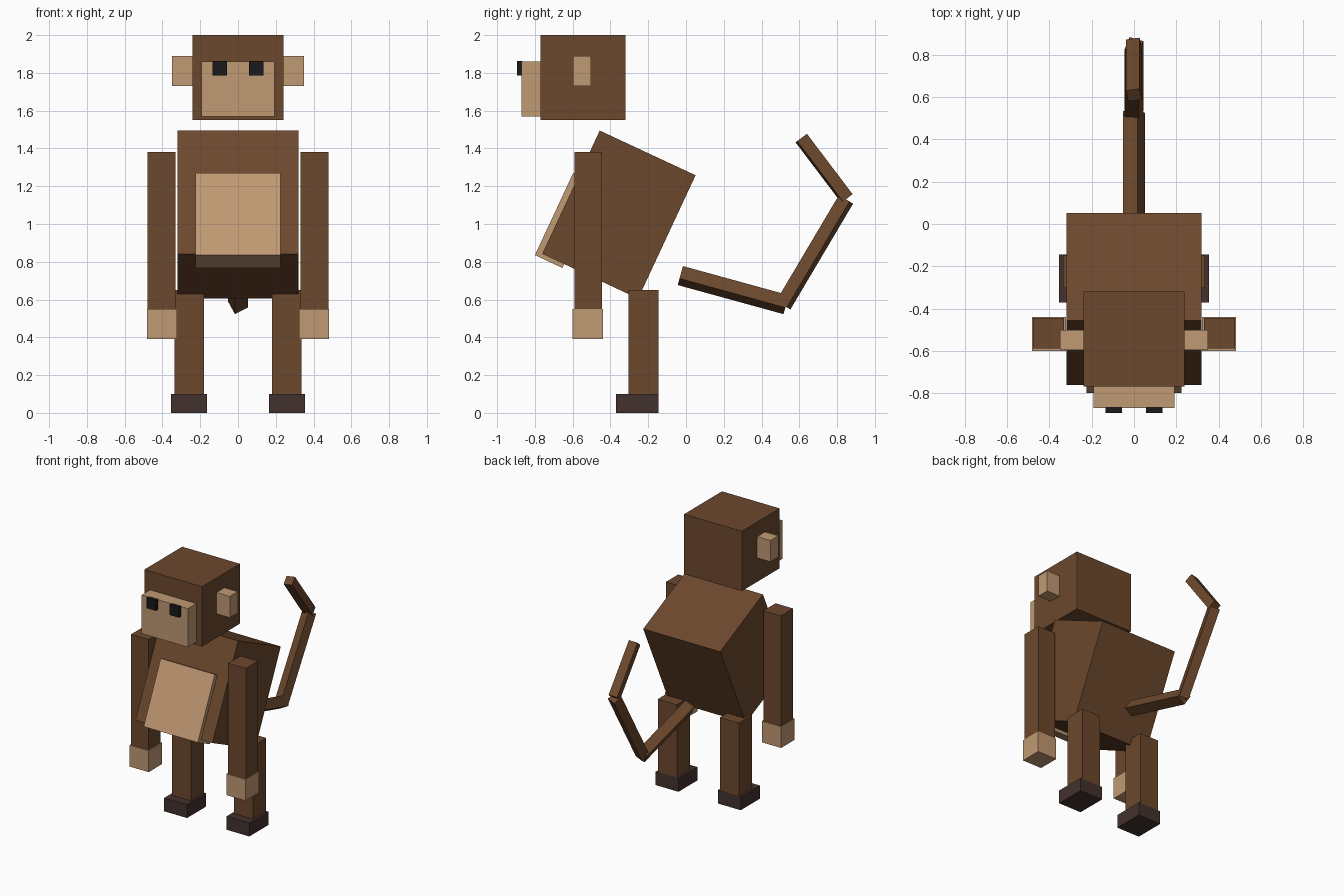
import bpy
from math import radians, cos, sin
from mathutils import Matrix, Vector

if "Cube" in bpy.data.objects:
    bpy.data.objects.remove(bpy.data.objects["Cube"])


def material(name, rgb):
    m = bpy.data.materials.new(name)
    m.diffuse_color = (*rgb, 1)
    m.use_nodes = True
    m.node_tree.nodes["Principled BSDF"].inputs["Base Color"].default_value = m.diffuse_color
    return m


FUR = material("fur_brown", (0.15, 0.065, 0.026))
TAN = material("skin_tan", (0.53, 0.32, 0.17))
DARK = material("foot_dark", (0.055, 0.032, 0.026))
BLACK = material("eye_black", (0.01, 0.01, 0.012))


def box(name, center, size, mat, tilt=0):
    bpy.ops.mesh.primitive_cube_add(size=1, location=center,
                                    rotation=(radians(tilt), 0, 0))
    o = bpy.context.object
    o.name = name
    o.scale = size
    o.data.materials.append(mat)
    return o


def pair(name, center, size, mat):
    for side, s in (("left", -1), ("right", 1)):
        box(f"{side}_{name}", (s * center[0], *center[1:]), size, mat)


def beam(name, a, b, side, roll):
    """Square bar between two (y, z) points, rolled about its own axis."""
    a, b = Vector((0, *a)), Vector((0, *b))
    d = (b - a).normalized()
    up = Vector((1, 0, 0)).cross(d)
    if up.z < 0:
        up = -up
    r = radians(roll)
    u = Vector((1, 0, 0)) * cos(r) + up * sin(r)
    v = d.cross(u)
    o = box(name, (a + b) / 2, (1, 1, 1), FUR)
    rot = Matrix((u, v, d)).transposed().to_4x4()
    o.matrix_world = (Matrix.Translation((a + b) / 2) @ rot
                      @ Matrix.Diagonal((side, side, (b - a).length, 1)))


# Leaning torso and belly patch
box("torso", (0, -0.355, 1.05), (0.64, 0.56, 0.72), FUR, -25)
box("belly", (0, -0.626, 1.019), (0.45, 0.16, 0.48), TAN, -25)

# Head
box("head", (0, -0.545, 1.775), (0.48, 0.45, 0.45), FUR)
box("face", (0, -0.81, 1.715), (0.385, 0.12, 0.29), TAN)
pair("eye", (0.096, -0.88, 1.825), (0.078, 0.03, 0.078), BLACK)
pair("ear", (0.29, -0.55, 1.81), (0.12, 0.095, 0.16), TAN)

# Arms and hands
pair("arm", (0.405, -0.517, 0.965), (0.146, 0.146, 0.83), FUR)
pair("hand", (0.403, -0.52, 0.47), (0.16, 0.16, 0.16), TAN)

# Legs and feet
pair("leg", (0.258, -0.225, 0.365), (0.158, 0.158, 0.57), FUR)
pair("foot", (0.259, -0.258, 0.05), (0.19, 0.226, 0.10), DARK)

# Three-piece tail
beam("tail_base", (-0.03, 0.727), (0.53, 0.573), 0.077, 28)
beam("tail_middle", (0.515, 0.57), (0.847, 1.13), 0.069, 19)
beam("tail_tip", (0.852, 1.135), (0.61, 1.455), 0.065, 10)
